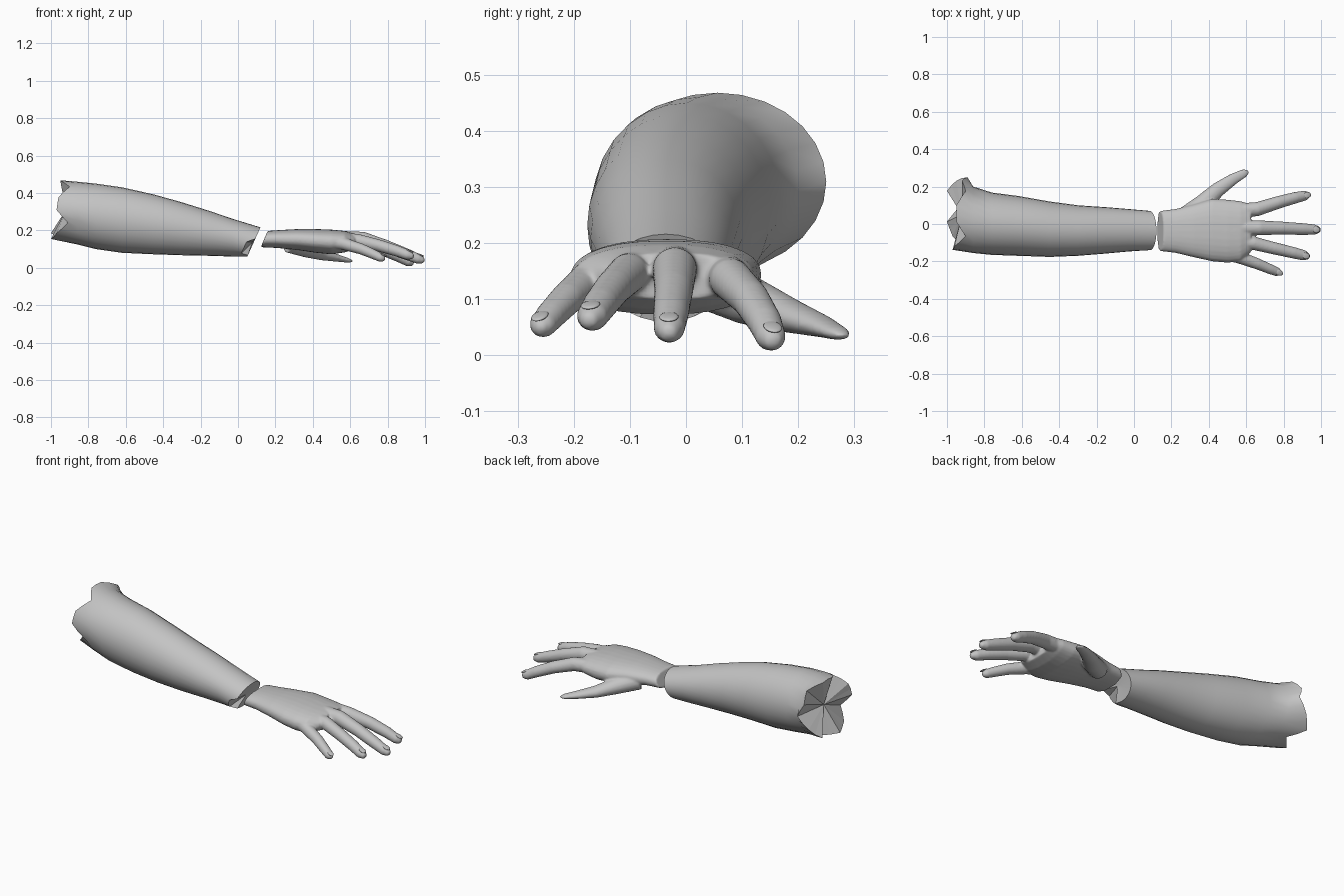
import bpy, bmesh
from math import cos, sin, pi
from mathutils import Vector, Matrix

cube = bpy.data.objects.get("Cube")
if cube:
    bpy.data.objects.remove(cube, do_unlink=True)

grey = bpy.data.materials.new("plain_grey")
grey.use_nodes = True
grey.diffuse_color = (0.55, 0.55, 0.55, 1)
grey.node_tree.nodes["Principled BSDF"].inputs["Base Color"].default_value = (0.55, 0.55, 0.55, 1)


def section(x, y0, y1, z0, z1, slant=0.0, power=2.0, n=28):
    """Oval cross-section across x; slant moves its top forward."""
    ring = []
    for i in range(n):
        a = 2 * pi * i / n
        c, s = cos(a), sin(a)
        c = abs(c) ** (2 / power) * (1 if c > 0 else -1)
        s = abs(s) ** (2 / power) * (1 if s > 0 else -1)
        ring.append(Vector((x + slant * s, (y0 + y1) / 2 + c * (y1 - y0) / 2,
                            (z0 + z1) / 2 + s * (z1 - z0) / 2)))
    return ring


def loft(bm, rings, start=None, end=None):
    """Skin the rings and close both ends with flat-shaded fans."""
    loops = [[bm.verts.new(p) for p in r] for r in rings]
    n = len(loops[0])
    faces = []
    for a, b in zip(loops, loops[1:]):
        for i in range(n):
            j = (i + 1) % n
            f = bm.faces.new((a[i], a[j], b[j], b[i]))
            f.smooth = True
            faces.append(f)
    for loop, tip in ((loops[0], start), (loops[-1], end)):
        if tip is None:
            tip = sum((v.co for v in loop), Vector()) / n
        centre = bm.verts.new(tip)
        for i in range(n):
            faces.append(bm.faces.new((loop[i], loop[(i + 1) % n], centre)))
    bmesh.ops.recalc_face_normals(bm, faces=faces)


def frame(path, k):
    """Position, direction, sideways and up vectors at a path point."""
    pts = [Vector(p[:3]) for p in path]
    t = (pts[min(k + 1, len(pts) - 1)] - pts[max(k - 1, 0)]).normalized()
    side = t.cross(Vector((0, 0, 1))).normalized()
    return pts[k], t, side, side.cross(t)


def finger(bm, path, flat, n=16):
    """Tube with a radius at each point; flat squeezes its tip."""
    rings = []
    for k, p in enumerate(path):
        o, t, side, up = frame(path, k)
        h = 1 + (flat - 1) * k / (len(path) - 1)
        rings.append([o + side * p[3] * cos(2 * pi * i / n)
                      + up * p[3] * h * sin(2 * pi * i / n) for i in range(n)])
    loft(bm, rings, end=o + t * 0.006)


def finish(name, bm):
    mesh = bpy.data.meshes.new(name)
    bm.to_mesh(mesh)
    bm.free()
    mesh.materials.append(grey)
    ob = bpy.data.objects.new(name, mesh)
    bpy.context.collection.objects.link(ob)
    return ob


# Forearm, from the elbow to the slanted wrist cut
arm = [section(*s) for s in (
    (-0.94, -0.138, 0.25, 0.15, 0.468), (-0.86, -0.155, 0.20, 0.125, 0.46),
    (-0.76, -0.165, 0.168, 0.10, 0.45), (-0.62, -0.17, 0.15, 0.08, 0.43),
    (-0.45, -0.176, 0.12, 0.072, 0.392), (-0.30, -0.17, 0.10, 0.067, 0.35),
    (-0.15, -0.158, 0.09, 0.064, 0.303), (-0.03, -0.147, 0.08, 0.06, 0.262),
    (0.085, -0.142, 0.07, 0.06, 0.216, 0.035))]

# Torn elbow rim
torn = (-0.89, -0.92, -0.90, -0.95, -0.95, -0.90, -0.96,
        -0.97, -0.91, -0.97, -1.0, -0.93, -1.0, -0.95)
for i, v in enumerate(arm[0]):
    v.x = (torn[i // 2] + torn[(i + 1) // 2 % len(torn)]) / 2

# Notch in the front of the wrist rim
for v in arm[-1]:
    if v.y < -0.09 and v.z < 0.15:
        v.x -= 0.04

bm = bmesh.new()
loft(bm, arm, start=Vector((-0.92, 0.05, 0.31)))
finish("forearm", bm)

# Palm
bm = bmesh.new()
loft(bm, [section(*s, power=2.3) for s in (
    (0.14, -0.145, 0.07, 0.11, 0.197, 0.018), (0.22, -0.154, 0.08, 0.106, 0.202, 0.01),
    (0.32, -0.178, 0.105, 0.095, 0.207, 0), (0.42, -0.20, 0.135, 0.08, 0.207, 0),
    (0.50, -0.207, 0.13, 0.072, 0.204, 0), (0.57, -0.20, 0.122, 0.082, 0.197, 0),
    (0.625, -0.15, 0.105, 0.10, 0.182, 0))])

# Fingers and thumb: x, y, z, radius
index = ((0.50, 0.065, 0.148, 0.04), (0.66, 0.08, 0.135, 0.038), (0.77, 0.115, 0.10, 0.034),
         (0.86, 0.14, 0.06, 0.031), (0.915, 0.152, 0.031, 0.027), (0.935, 0.157, 0.022, 0.016))
middle = ((0.50, -0.02, 0.16, 0.04), (0.67, -0.02, 0.153, 0.04), (0.79, -0.022, 0.115, 0.035),
          (0.90, -0.027, 0.073, 0.032), (0.965, -0.03, 0.047, 0.028), (0.993, -0.031, 0.038, 0.016))
ring = ((0.48, -0.08, 0.155, 0.038), (0.64, -0.103, 0.146, 0.036), (0.75, -0.13, 0.12, 0.033),
        (0.85, -0.153, 0.09, 0.031), (0.91, -0.168, 0.068, 0.028), (0.936, -0.175, 0.06, 0.015))
little = ((0.42, -0.14, 0.145, 0.036), (0.56, -0.177, 0.13, 0.034), (0.66, -0.213, 0.10, 0.03),
          (0.73, -0.242, 0.07, 0.027), (0.768, -0.257, 0.052, 0.024), (0.782, -0.263, 0.046, 0.013))
thumb = ((0.27, 0.04, 0.13, 0.05), (0.37, 0.11, 0.098, 0.05), (0.45, 0.185, 0.07, 0.04),
         (0.53, 0.24, 0.052, 0.031), (0.59, 0.272, 0.039, 0.023), (0.608, 0.281, 0.035, 0.014))
for path in (index, middle, ring, little):
    finger(bm, path, 0.95)
finger(bm, thumb, 0.4)

# Fuse the palm and fingers into one soft skin
hand = finish("hand", bm)
fuse = hand.modifiers.new("fuse", "REMESH")
fuse.mode = "VOXEL"
fuse.voxel_size = 0.006
fuse.use_smooth_shade = True
soft = hand.modifiers.new("soften", "SMOOTH")
soft.factor = 0.5
soft.iterations = 4

# Fingernails
for name, path in (("index", index), ("middle", middle), ("ring", ring), ("little", little)):
    o, t, side, up = frame(path, 4)
    r = path[4][3]
    turn = Matrix((t, side, up)).transposed().to_4x4()
    place = Matrix.Translation(o + up * r * 0.85 + t * 0.002) @ turn
    bm = bmesh.new()
    bmesh.ops.create_uvsphere(bm, u_segments=16, v_segments=8, radius=1)
    bmesh.ops.scale(bm, vec=(0.022, r * 0.62, 0.0045), verts=bm.verts)
    bmesh.ops.transform(bm, matrix=place, verts=bm.verts)
    bmesh.ops.recalc_face_normals(bm, faces=bm.faces)
    for f in bm.faces:
        f.smooth = True
    finish(name + "_nail", bm)
